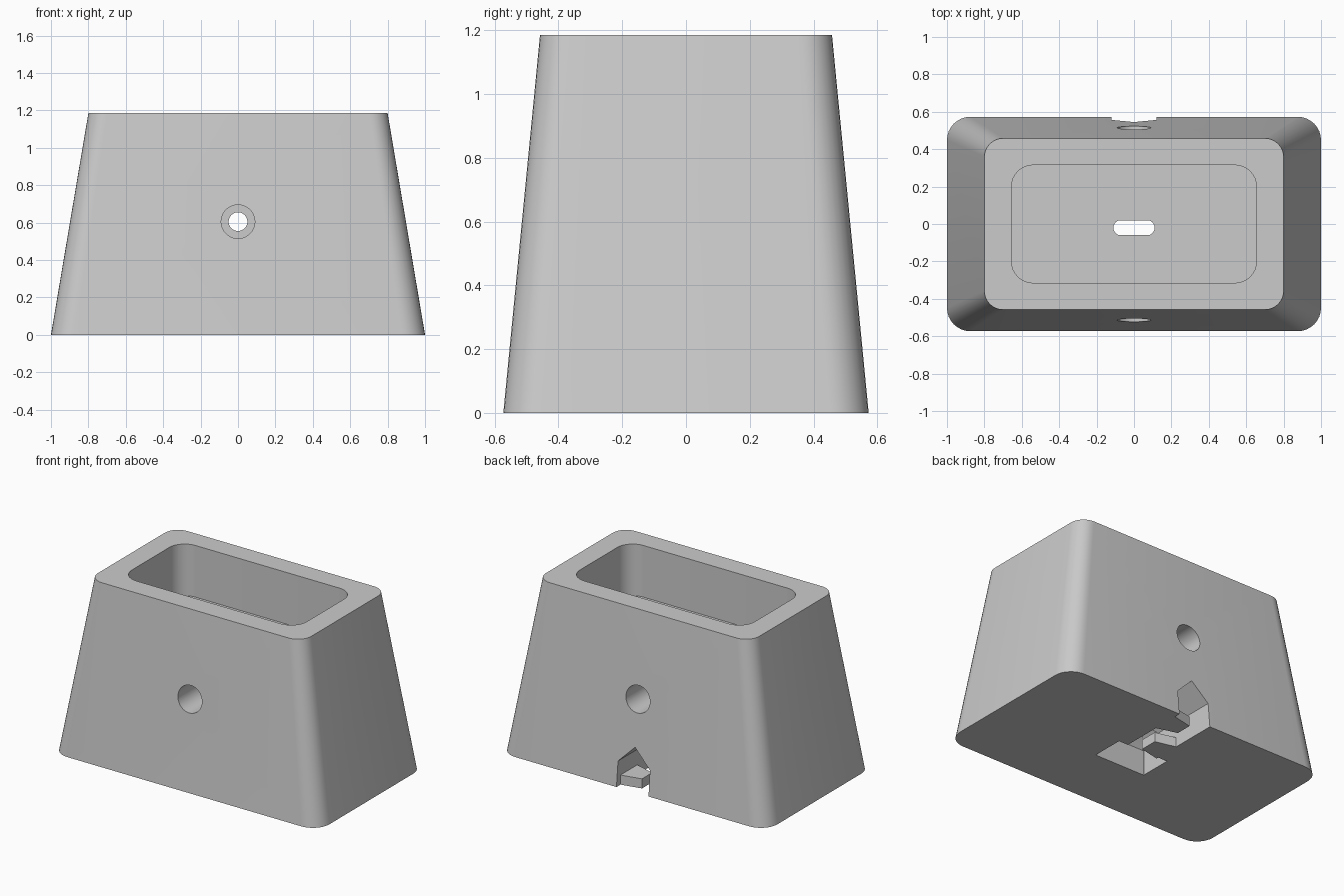
import bpy
import math

cube = bpy.data.objects.get("Cube")
if cube:
    bpy.data.objects.remove(cube, do_unlink=True)

HEIGHT = 1.185

grey = bpy.data.materials.new("light_grey")
grey.use_nodes = True
colour = (0.6, 0.6, 0.6, 1)
grey.diffuse_color = colour
grey.node_tree.nodes["Principled BSDF"].inputs["Base Color"].default_value = colour


def rounded(hx, hy, r, z, cy=0, seg=8):
    """Ring of a rounded rectangle at height z."""
    ring = []
    for i, (sx, sy) in enumerate([(1, 1), (-1, 1), (-1, -1), (1, -1)]):
        for k in range(seg + 1):
            a = math.pi / 2 * (i + k / seg)
            ring.append((sx * (hx - r) + r * math.cos(a),
                         cy + sy * (hy - r) + r * math.sin(a), z))
    return ring


def loft(name, rings):
    """Closed solid through rings of equal length."""
    n = len(rings[0])
    verts = [v for ring in rings for v in ring]
    faces = [list(range(n))[::-1], list(range(len(verts) - n, len(verts)))]
    for j in range(len(rings) - 1):
        for i in range(n):
            k = (i + 1) % n
            faces.append([j * n + i, j * n + k, (j + 1) * n + k, (j + 1) * n + i])
    mesh = bpy.data.meshes.new(name)
    mesh.from_pydata(verts, [], faces)
    mesh.materials.append(grey)
    obj = bpy.data.objects.new(name, mesh)
    bpy.context.collection.objects.link(obj)
    return obj


def along_y(name, profile, y0, y1):
    """Profile in x and z pushed from y1 back to y0."""
    return loft(name, [[(x, y, z) for x, z in profile] for y in (y1, y0)])


def circle(r, z, seg=48):
    return [(r * math.cos(t * math.tau / seg), z + r * math.sin(t * math.tau / seg))
            for t in range(seg)]


def select(obj):
    bpy.ops.object.select_all(action="DESELECT")
    obj.select_set(True)
    bpy.context.view_layer.objects.active = obj


def cut(obj, cutter):
    cutter.hide_render = True
    mod = obj.modifiers.new("cut", "BOOLEAN")
    mod.operation = "DIFFERENCE"
    mod.solver = "EXACT"
    mod.object = cutter
    select(obj)
    bpy.ops.object.modifier_apply(modifier=mod.name)
    bpy.data.objects.remove(cutter, do_unlink=True)


# Tapered body with rounded corners
body = loft("body", [rounded(1, 0.573, 0.125, 0),
                     rounded(0.8, 0.458, 0.1, HEIGHT)])

# Tray sunk into the top
FLOOR = 0.835
cut(body, loft("tray_cutter", [rounded(0.655, 0.315, 0.115, FLOOR),
                               rounded(0.655, 0.315, 0.115, HEIGHT + 0.1)]))

# Slot from the tray floor down to the underside
SLOT_Y = -0.02
cut(body, loft("slot_cutter", [rounded(0.11, 0.04, 0.039, -0.1, SLOT_Y),
                               rounded(0.11, 0.04, 0.039, FLOOR + 0.1, SLOT_Y)]))

# Underside recess with a sloping roof
cut(body, loft("recess_cutter", [rounded(0.19, 0.11, 0.001, -0.1, -0.025, 1),
                                 rounded(0.19, 0.11, 0.001, 0.17, -0.025, 1),
                                 rounded(0.11, 0.03, 0.001, 0.25, -0.025, 1)]))

# Cable channel with a pitched roof, leading out at the back
W = 0.12
channel = [(-W, -0.1), (W, -0.1), (W, 0.17), (0, 0.29), (-W, 0.17)]
cut(body, along_y("channel_cutter", channel, 0, 0.8))

# Stepped hole from front to back
cut(body, along_y("bore_cutter", circle(0.05, 0.605), -0.8, 0.8))
for side in (-1, 1):
    y0, y1 = sorted((side * 0.25, side * 0.8))
    cut(body, along_y("counterbore_cutter", circle(0.09, 0.605), y0, y1))

select(body)
bpy.ops.object.shade_smooth_by_angle(angle=math.radians(30))

# Staggered tabs that hold the cable in its channel
for name, side, root, tip in [("outer_cable_tab", 1, (0.35, 0.53), (0.39, 0.5)),
                              ("inner_cable_tab", -1, (0.07, 0.255), (0.1, 0.22))]:
    outline = [(side * W, root[0]), (side * W, root[1]),
               (-side * 0.02, tip[1]), (-side * 0.02, tip[0])]
    if side < 0:
        outline.reverse()
    loft(name, [[(x, y, z) for x, y in outline] for z in (0, 0.065)])
